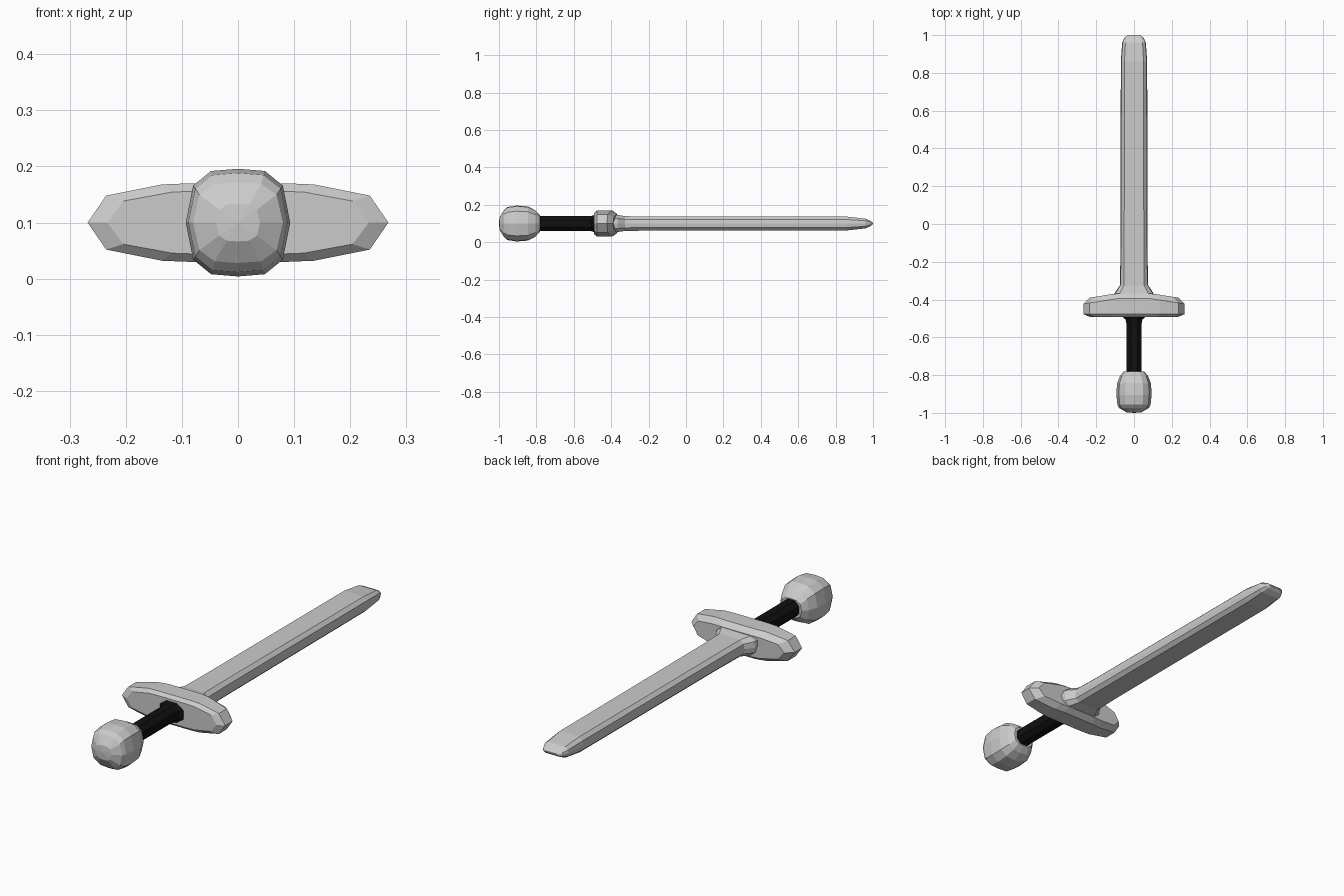
import bpy, bmesh

if "Cube" in bpy.data.objects:
    bpy.data.objects.remove(bpy.data.objects["Cube"])

CZ = 0.1  # height of the sword's long axis


def mirror4(quarter):
    """Complete a closed section from its top-right quarter (top to side)."""
    right = quarter + [(x, -z) for x, z in reversed(quarter) if z > 0]
    left = [(-x, z) for x, z in reversed(right) if x > 0]
    return right + left


def loft(name, section, rings, bow=0.0):
    """Skin a section along y. Rings are (y, x scale, z scale, bow amount)."""
    bm = bmesh.new()
    loops = []
    for y, sx, sz, b in rings:
        loops.append([bm.verts.new((x * sx, y - b * bow * max(abs(x * sx) - 0.09, 0), CZ + z * sz))
                      for x, z in section])
    n = len(section)
    for a, b in zip(loops, loops[1:]):
        for i in range(n):
            j = (i + 1) % n
            bm.faces.new((a[i], a[j], b[j], b[i]))
    bm.faces.new(loops[0])
    bm.faces.new(loops[-1])
    bmesh.ops.recalc_face_normals(bm, faces=bm.faces[:])
    mesh = bpy.data.meshes.new(name)
    bm.to_mesh(mesh)
    bm.free()
    obj = bpy.data.objects.new(name, mesh)
    bpy.context.collection.objects.link(obj)
    return obj


# Pommel: faceted ball, squarish in section
pommel = mirror4([(0, 0.096), (0.048, 0.092), (0.080, 0.066), (0.093, 0)])
loft("pommel", pommel, [
    (-1.0, 0.03, 0.03, 0), (-0.997, 0.42, 0.35, 0), (-0.973, 0.86, 0.75, 0),
    (-0.955, 0.95, 0.92, 0), (-0.905, 1, 1, 0), (-0.845, 0.97, 0.95, 0),
    (-0.805, 0.80, 0.73, 0), (-0.78, 0.58, 0.45, 0)])

# Grip: dark octagonal rod flaring into the guard
octagon = mirror4([(0.018, 0.039), (0.040, 0.018)])
grip = loft("grip", octagon, [
    (-0.80, 1, 1, 0), (-0.53, 1, 1, 0), (-0.505, 1.12, 1.05, 0), (-0.488, 1.65, 1.2, 0)])
black = bpy.data.materials.new("grip_black")
black.diffuse_color = (0.005, 0.005, 0.005, 1)
black.use_nodes = True
black.node_tree.nodes["Principled BSDF"].inputs["Base Color"].default_value = black.diffuse_color
grip.data.materials.append(black)

# Crossguard: tapered bar, pointed at both ends, its blade side swept back
guard = mirror4([(0.085, 0.070), (0.135, 0.068), (0.235, 0.048), (0.268, 0)])
loft("guard", guard, [
    (-0.492, 0.87, 0.80, 0), (-0.477, 1, 1, 0), (-0.395, 1, 1, 1),
    (-0.367, 0.88, 0.72, 1)], bow=0.16)

# Blade: flat faces, bevelled edges, flared root and rounded tip
blade = mirror4([(0.052, 0.038), (0.069, 0.022), (0.072, 0)])
loft("blade", blade, [
    (-0.42, 1.5, 1.35, 0), (-0.365, 1.42, 1.2, 0), (-0.325, 1.04, 1.03, 0),
    (-0.18, 1.0, 1, 0), (0.86, 0.97, 0.97, 0), (0.96, 0.87, 0.68, 0),
    (0.987, 0.70, 0.36, 0), (1.0, 0.45, 0.08, 0)])
